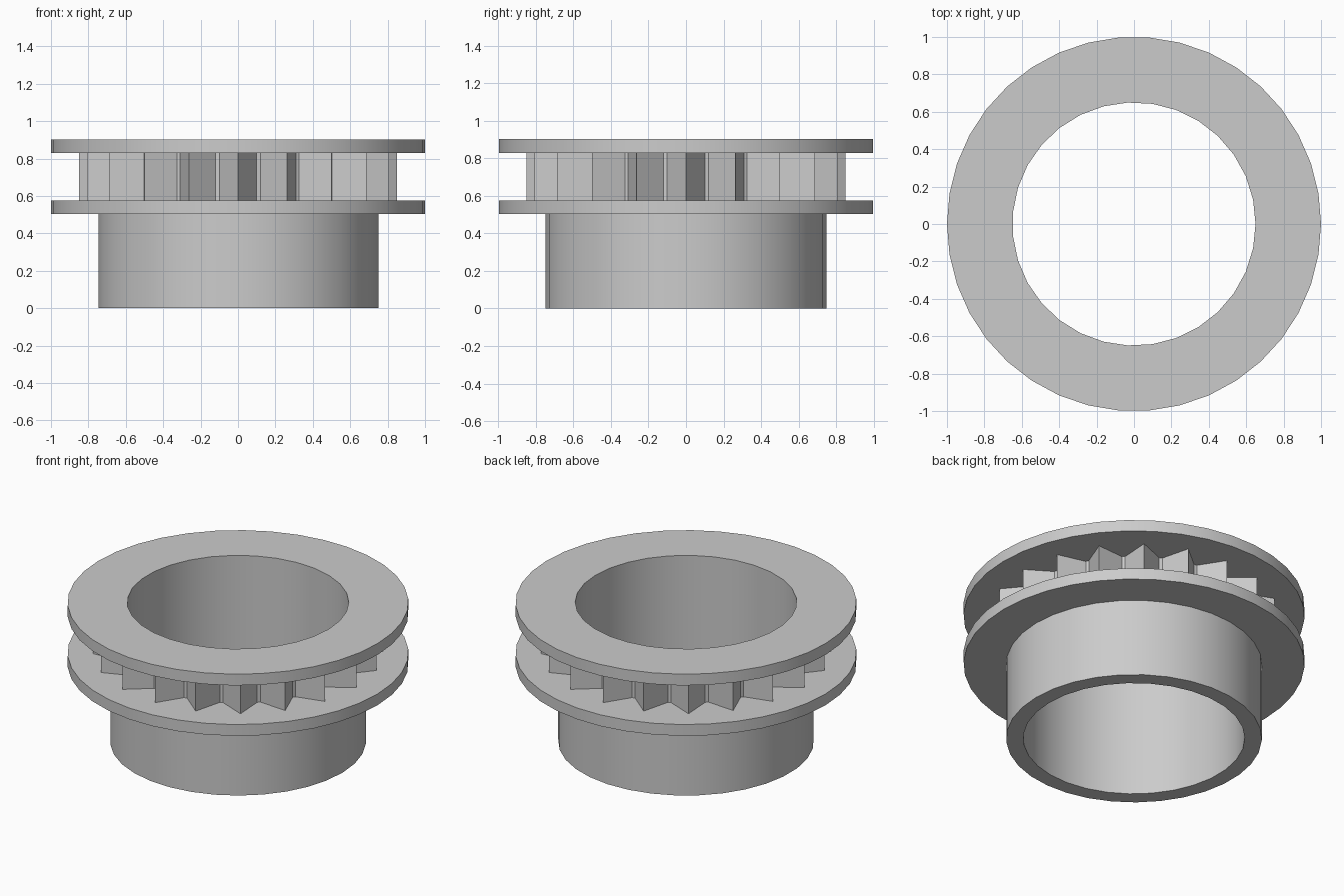
import bpy, bmesh, math

cube = bpy.data.objects.get("Cube")
if cube:
    bpy.data.objects.remove(cube, do_unlink=True)

grey = bpy.data.materials.new("plain grey")
grey.use_nodes = True
colour = (0.6, 0.6, 0.6, 1)
grey.diffuse_color = colour
grey.node_tree.nodes["Principled BSDF"].inputs["Base Color"].default_value = colour


def circle(radius, sides):
    return [(radius * math.cos(math.tau * i / sides),
             radius * math.sin(math.tau * i / sides)) for i in range(sides)]


def tooth_outline(teeth, root, tip, half_base):
    """Pointed teeth with a narrow flat between neighbours."""
    spread = math.asin(half_base / root)
    points = []
    for i in range(teeth):
        for r, offset in ((root, -spread), (tip, 0), (root, spread)):
            a = math.tau * i / teeth + offset
            points.append((r * math.cos(a), r * math.sin(a)))
    return points


def wall(bm, outline, z0, z1, outward=True):
    low = [bm.verts.new((x, y, z0)) for x, y in outline]
    high = [bm.verts.new((x, y, z1)) for x, y in outline]
    for i in range(len(outline)):
        j = (i + 1) % len(outline)
        face = bm.faces.new((low[i], low[j], high[j], high[i]))
        if not outward:
            face.normal_flip()
    return low, high


def annulus(bm, outer, inner, up):
    """Flat cap between two loops of different vertex counts."""
    edges = []
    for loop in (outer, inner):
        for a, b in zip(loop, loop[1:] + loop[:1]):
            edges.append(bm.edges.get((a, b)) or bm.edges.new((a, b)))
    made = bmesh.ops.triangle_fill(bm, use_beauty=True, edges=edges)
    for item in made["geom"]:
        if isinstance(item, bmesh.types.BMFace):
            item.normal_update()
            if (item.normal.z > 0) != up:
                item.normal_flip()


def ring_part(name, outline, z0, z1, under=None, over=None):
    """Ring around the bore; under and over are the inner edges of its caps."""
    bm = bmesh.new()
    low, high = wall(bm, outline, z0, z1)
    bore_low, bore_high = wall(bm, bore, z0, z1, outward=False)
    for edge, outer, bore_loop, z, up in ((under, low, bore_low, z0, False),
                                          (over, high, bore_high, z1, True)):
        if edge is None:
            continue
        inner = bore_loop if edge is bore else [bm.verts.new((x, y, z)) for x, y in edge]
        annulus(bm, outer, inner, up)
    mesh = bpy.data.meshes.new(name)
    bm.to_mesh(mesh)
    bm.free()
    mesh.materials.append(grey)
    obj = bpy.data.objects.new(name, mesh)
    bpy.context.collection.objects.link(obj)
    bpy.ops.object.select_all(action='DESELECT')
    obj.select_set(True)
    bpy.context.view_layer.objects.active = obj
    bpy.ops.object.shade_smooth_by_angle(angle=math.radians(30))


# Cross-sections
bore = circle(0.65, 31)
hub = circle(0.75, 33)
flange = circle(1.0, 38)
teeth = tooth_outline(20, 0.7, 0.85, 0.1)

# Stacked parts, bottom to top
ring_part("hub", hub, 0, 0.503, under=bore)
ring_part("lower_flange", flange, 0.503, 0.576, under=hub, over=teeth)
ring_part("toothed_ring", teeth, 0.576, 0.829)
ring_part("upper_flange", flange, 0.829, 0.902, under=teeth, over=bore)
